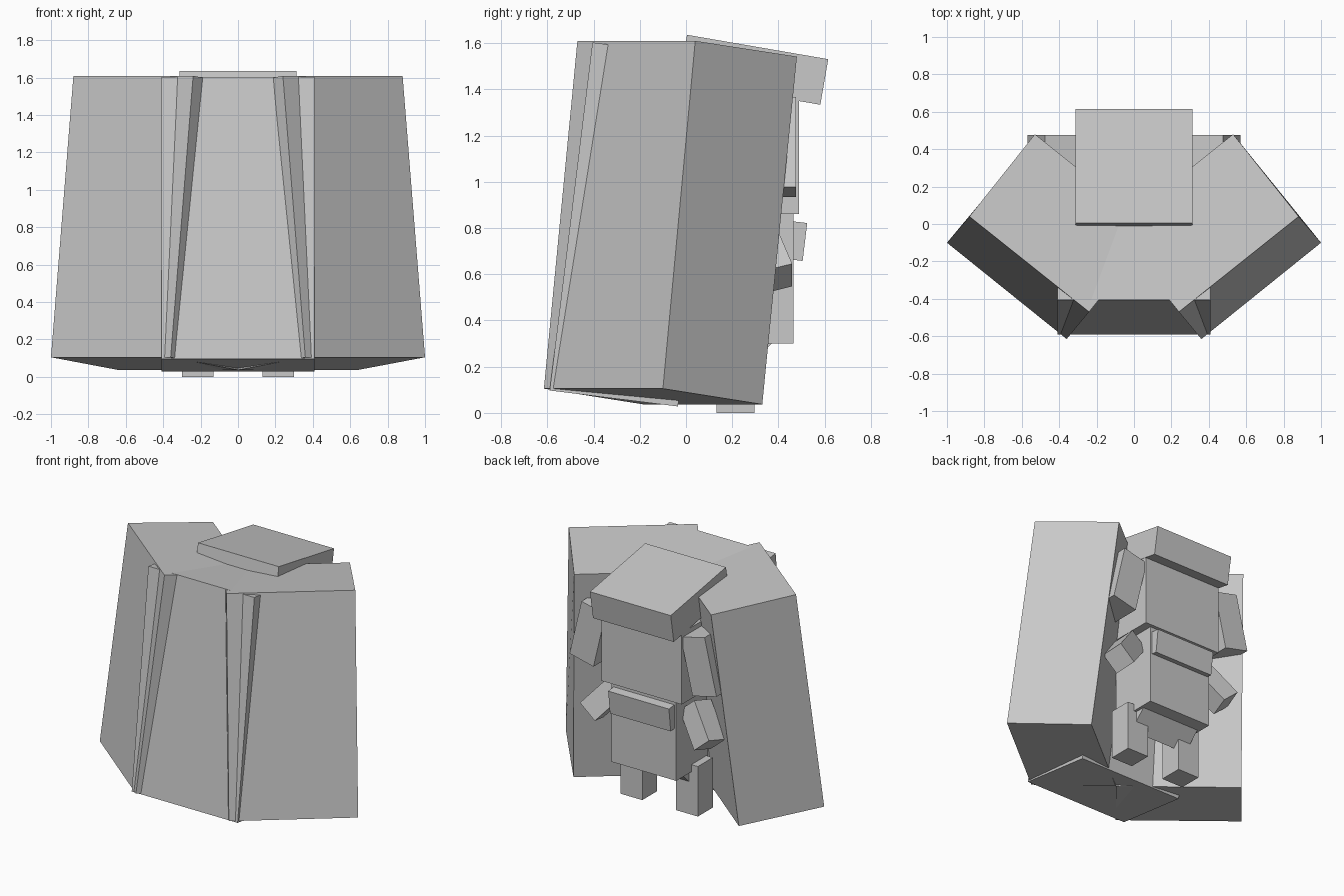
import bpy
from mathutils import Vector, Matrix

cube = bpy.data.objects.get("Cube")
if cube:
    bpy.data.objects.remove(cube, do_unlink=True)

grey = bpy.data.materials.new("plain_grey")
grey.use_nodes = True
grey.diffuse_color = (0.58, 0.58, 0.58, 1)
grey.node_tree.nodes["Principled BSDF"].inputs["Base Color"].default_value = (0.58, 0.58, 0.58, 1)


def loft(name, lower, upper):
    """Solid between two matching loops, both counter-clockwise along the axis."""
    n = len(lower)
    faces = [tuple(reversed(range(n))), tuple(range(n, 2 * n))]
    faces += [(i, (i + 1) % n, (i + 1) % n + n, i + n) for i in range(n)]
    mesh = bpy.data.meshes.new(name)
    mesh.from_pydata([tuple(p) for p in lower + upper], [], faces)
    mesh.materials.append(grey)
    obj = bpy.data.objects.new(name, mesh)
    bpy.context.collection.objects.link(obj)
    return obj


def box(name, center, size, axis=(0, 0, 1), hint=(0, 1, 0)):
    """Box whose local z runs along axis and whose local y is nearest to hint."""
    z = Vector(axis).normalized()
    x = Vector(hint).cross(z).normalized()
    rot = Matrix((x, z.cross(x), z)).transposed()
    ring = [(-1, -1), (1, -1), (1, 1), (-1, 1)]
    half = Vector(size) / 2

    def loop(k):
        return [Vector(center) + rot @ Vector((a * half.x, b * half.y, k * half.z)) for a, b in ring]
    return loft(name, loop(-1), loop(1))


def fourth(a, b, c):
    """Three corners of a parallelogram completed to four."""
    a, b, c = Vector(a), Vector(b), Vector(c)
    return [a, b, c, a + c - b]


def flip(points):
    return [Vector((-p.x, p.y, p.z)) for p in reversed(points)]


# Leaning shell: two crossing slabs and a front panel between them
low = fourth((0.36, -0.615, 0.105), (1.0, -0.10, 0.105), (0.64, 0.33, 0.037))
high = fourth((0.24, -0.47, 1.61), (0.88, 0.04, 1.61), (0.53, 0.48, 1.542))
loft("left_slab", low, high)
loft("right_slab", flip(low), flip(high))
loft("front_panel",
     fourth((-0.41, -0.59, 0.097), (0.41, -0.59, 0.097), (0.41, -0.035, 0.028)),
     fourth((-0.41, -0.405, 1.603), (0.41, -0.405, 1.603), (0.41, 0.15, 1.535)))

# Figure on the back
box("head", (0, 0.293, 1.485), (0.625, 0.62, 0.2), (0, 0.17, 0.985))
box("chest", (0, 0.31, 1.11), (0.62, 0.36, 0.5))
box("belly", (0, 0.29, 0.58), (0.5, 0.35, 0.56))
box("belt", (0, 0.47, 0.745), (0.47, 0.09, 0.165), (0, 0.12, 0.99))
box("hips", (0, 0.26, 0.31), (0.46, 0.17, 0.2), (0, 0.7, 0.7))

# Paired limbs
for side, s in (("left", 1), ("right", -1)):
    box(side + "_upper_arm", (s * 0.43, 0.365, 1.15), (0.19, 0.22, 0.4), (-s * 0.23, 0, 0.97))
    box(side + "_forearm", (s * 0.37, 0.345, 0.68), (0.15, 0.15, 0.28), (-s * 0.6, -0.3, 0.7))
    box(side + "_leg", (s * 0.215, 0.215, 0.175), (0.17, 0.165, 0.35))
